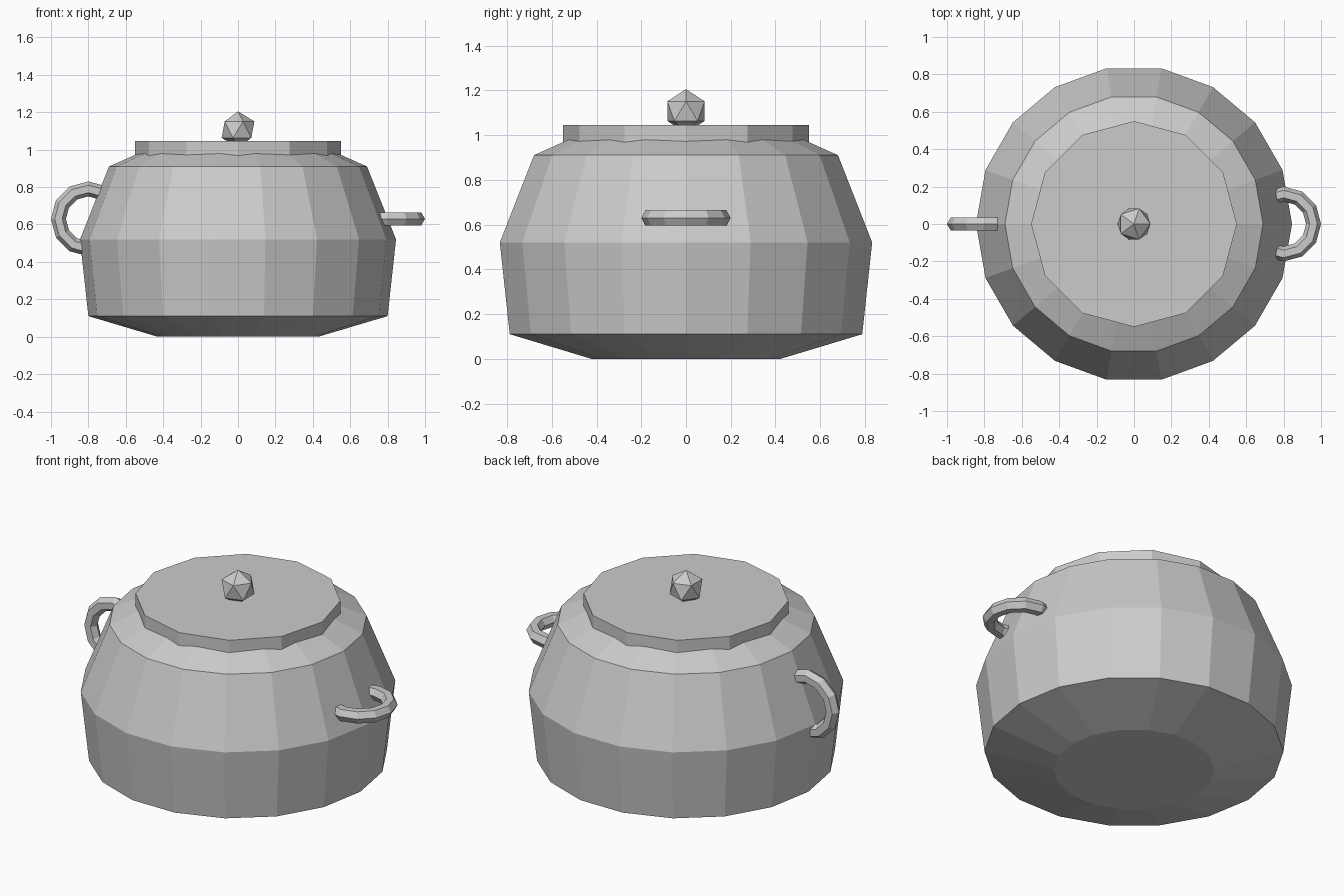
import bpy, bmesh
from math import cos, sin, pi, radians

if "Cube" in bpy.data.objects:
    bpy.data.objects.remove(bpy.data.objects["Cube"])


def lathe(name, profile, sides):
    """Closed solid turned around z from (radius, height) pairs."""
    bm = bmesh.new()
    rings = [[bm.verts.new((r * cos(2 * pi * i / sides), r * sin(2 * pi * i / sides), z))
              for i in range(sides)] for r, z in profile]
    for low, high in zip(rings, rings[1:]):
        for i in range(sides):
            j = (i + 1) % sides
            bm.faces.new((low[i], low[j], high[j], high[i]))
    bm.faces.new(rings[0][::-1])
    bm.faces.new(rings[-1])
    mesh = bpy.data.meshes.new(name)
    bm.to_mesh(mesh)
    bm.free()
    obj = bpy.data.objects.new(name, mesh)
    bpy.context.collection.objects.link(obj)
    return obj


def ring_handle(name, x, tilt):
    """Low-poly ring half sunk into the pot wall."""
    bpy.ops.mesh.primitive_torus_add(major_segments=12, minor_segments=6,
                                     major_radius=0.16, minor_radius=0.04,
                                     location=(x, 0, 0.63),
                                     rotation=(radians(tilt), 0, 0))
    bpy.context.object.name = name


# Pot body: 18 flat sides
lathe("pot_body", [(0.43, 0), (0.80, 0.11), (0.845, 0.52), (0.69, 0.91), (0.43, 1.025)], 18)

# Lid: 12-sided disc
lathe("lid", [(0.55, 0.95), (0.55, 1.045)], 12)

# Lid knob
bpy.ops.mesh.primitive_ico_sphere_add(subdivisions=1, radius=0.098, location=(0, 0, 1.107))
bpy.context.object.name = "lid_knob"

# Handles: upright on the left, flat on the right
ring_handle("left_handle", -0.8, 90)
ring_handle("right_handle", 0.8, 0)
